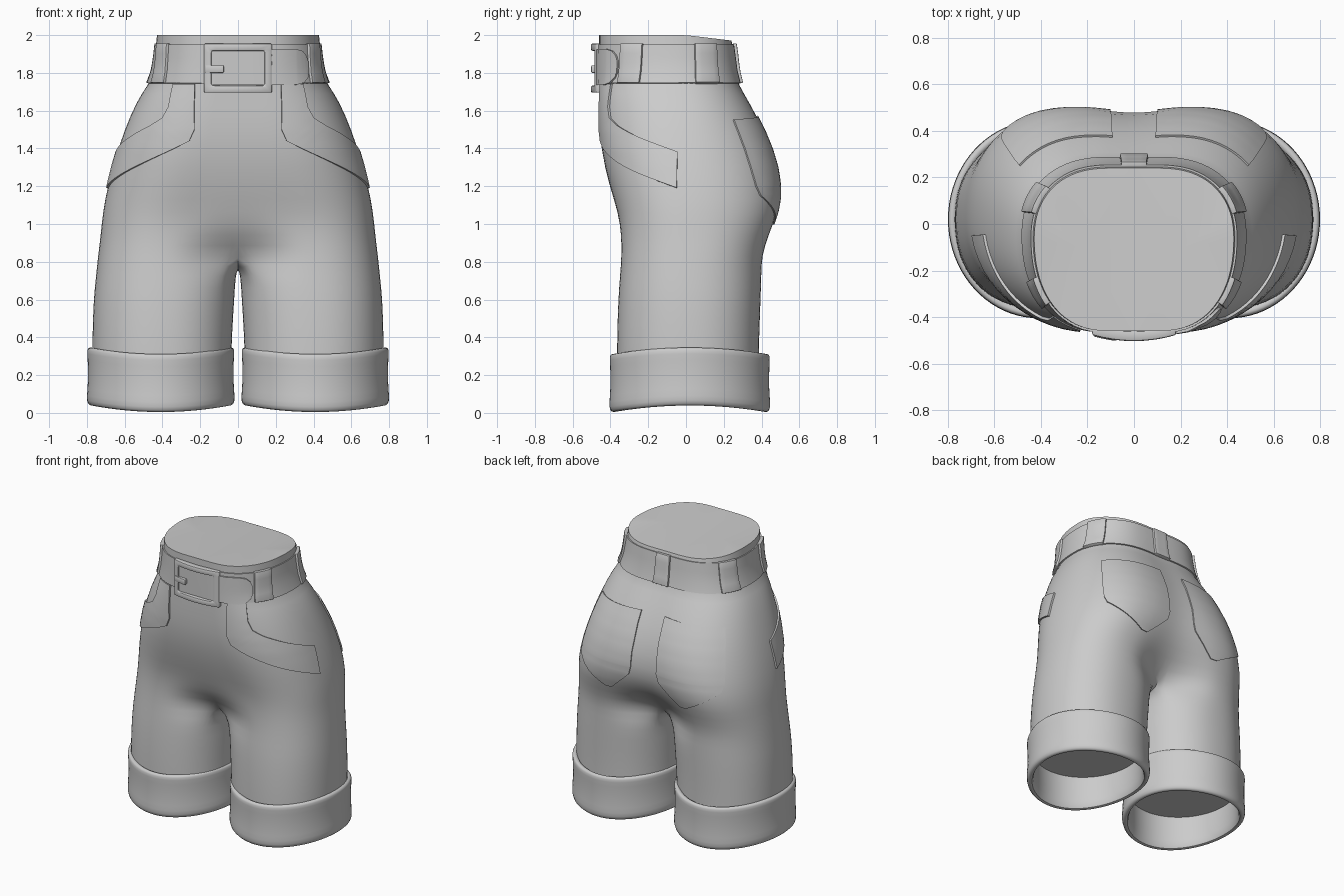
import bpy, bmesh
from math import sin, cos, pi, radians
from mathutils import Vector
from mathutils.bvhtree import BVHTree

if "Cube" in bpy.data.objects:
    bpy.data.objects.remove(bpy.data.objects["Cube"])


def build(name, verts, faces, solid=0, mirror=False, bevel=0, subsurf=0, crease=(), angle=40):
    me = bpy.data.meshes.new(name)
    me.from_pydata(verts, [], faces)
    ob = bpy.data.objects.new(name, me)
    bpy.context.collection.objects.link(ob)
    if crease:  # keep the rim of the listed faces crisp
        bm = bmesh.new()
        bm.from_mesh(me)
        layer = bm.edges.layers.float.new("crease_edge")
        bm.faces.ensure_lookup_table()
        for i in crease:
            for e in bm.faces[i].edges:
                e[layer] = 1
        bm.to_mesh(me)
        bm.free()
    if solid:
        m = ob.modifiers.new("solid", 'SOLIDIFY')
        m.thickness, m.offset = solid, 0
    if bevel:
        m = ob.modifiers.new("bevel", 'BEVEL')
        m.width, m.segments = bevel, 2
    if mirror:
        ob.modifiers.new("mirror", 'MIRROR')
    if subsurf:
        ob.modifiers.new("subsurf", 'SUBSURF').levels = subsurf
    bpy.ops.object.select_all(action='DESELECT')
    ob.select_set(True)
    bpy.context.view_layer.objects.active = ob
    bpy.ops.object.convert(target='MESH')
    bpy.ops.object.shade_smooth_by_angle(angle=radians(angle))
    return ob


def spow(v, p=0.9):
    return abs(v) ** p * (1 if v >= 0 else -1)


def oval(phi, cx, rx, ys, yf, yb):
    """Point on a lopsided oval; phi = 0 is the front, 90 degrees the outer side."""
    c = spow(cos(phi))
    return cx + rx * spow(sin(phi)), ys + ((yf - ys) * c if c > 0 else (ys - yb) * c)


# ---- Shorts body: right half, torso rows splitting into a leg tube ----
N1, N2, K = 6, 10, 8
# z, half width, thigh centre x, side y, front y, back y, centre front y, centre back y
torso = [(2.0, .43, .12, -.06, -.46, .24, -.46, .24),
         (1.94, .436, .12, -.06, -.46, .25, -.46, .25),
         (1.76, .455, .12, -.05, -.459, .265, -.459, .265),
         (1.7, .508, .14, -.04, -.458, .302, -.458, .30),
         (1.58, .57, .16, -.03, -.459, .37, -.459, .365),
         (1.4, .637, .2, -.02, -.452, .46, -.452, .45),
         (1.2, .692, .24, .01, -.405, .507, -.405, .49),
         (1.06, .717, .32, .02, -.358, .487, -.357, .46),
         (.94, .728, .36, .03, -.343, .437, -.318, .37),
         (.83, .742, .38, .03, -.343, .403, -.21, .24)]
# z, outer x, inner x, front y, back y
legs = [(.73, .752, .012, -.35, .4), (.6, .766, .019, -.36, .396),
        (.4, .772, .032, -.366, .388), (.25, .772, .035, -.366, .387)]

rows, verts, faces = [], [], []


def add_row(pts):
    rows.append(range(len(verts), len(verts) + len(pts)))
    verts.extend(pts)


for r, (z, w, cx, ys, yf, yb, fc, bc) in enumerate(torso):
    ease = [(1 - cos(pi * i / N1)) / 2 for i in range(N1)]
    pts = [(cx * i / N1, fc + (yf - fc) * e) for i, e in enumerate(ease)]
    pts += [oval(pi * i / (2 * N2), cx, w - cx, ys, yf, yb) for i in range(2 * N2 + 1)]
    pts += [(cx * i / N1, bc + (yb - bc) * e) for i, e in reversed(list(enumerate(ease)))]
    pts = [(x, y, z - (.12 * max(0, y) if r == 0 else 0)) for x, y in pts]
    if r == len(torso) - 1:  # crotch saddle
        pts += [(0, bc + (fc - bc) * i / K, z - .065 * sin(pi * i / K)) for i in range(1, K)]
    add_row(pts)
for z, xo, xi, yf, yb in legs:
    ang = [-55 + 55 * i / N1 for i in range(N1)] + [90 * i / N2 for i in range(2 * N2)]
    ang += [180 + 55 * i / N1 for i in range(N1)] + [235 + 70 * i / K for i in range(K)]
    add_row([(*oval(radians(a), (xo + xi) / 2, (xo - xi) / 2, .02, yf, yb), z) for a in ang])
for r, (a, b) in enumerate(zip(rows, rows[1:])):
    n = len(a)
    for j in range(n if r >= len(torso) - 1 else len(rows[0]) - 1):
        k = (j + 1) % n
        faces.append((a[j], b[j], b[k], a[k]))
faces += [tuple(rows[0]), tuple(reversed(rows[-1]))]
body = build("shorts_body", verts, faces, mirror=True, subsurf=1,
             crease=(len(faces) - 2, len(faces) - 1), angle=55)
tree = BVHTree.FromObject(body, bpy.context.evaluated_depsgraph_get())


# ---- Cloth strips laid on the body between two edges of (angle, z) points ----
def strip(name, edge_a, edge_b, thick, lift=0, seg=6, across=6, mirror=False, bevel=0):
    cols = []
    for i in range(len(edge_a) - 1):
        last = i == len(edge_a) - 2
        for s in range(seg + last):
            cols.append([Vector(e[i]).lerp(Vector(e[i + 1]), s / seg) for e in (edge_a, edge_b)])
    vs, fs = [], []
    for a, b in cols:
        for j in range(across + 1):
            ang, z = a.lerp(b, j / across)
            d = Vector((sin(radians(ang)), -cos(radians(ang)), 0))
            hit = tree.ray_cast(Vector((0, 0, z)), d)[0]
            vs.append(hit + d * lift)
    w = across + 1
    for i in range(len(cols) - 1):
        for j in range(across):
            q = i * w + j
            fs.append((q, q + w, q + w + 1, q + 1))
    return build(name, vs, fs, solid=thick, mirror=mirror, bevel=bevel)


strip("front_pockets",
      [(27, 1.74), (27, 1.5), (30, 1.44), (38, 1.4), (60, 1.30), (86, 1.19)],
      [(41, 1.74), (42, 1.62), (45, 1.56), (52, 1.52), (66, 1.46), (86, 1.38)],
      .024, mirror=True)
strip("back_pockets",
      [(166, 1.57), (168, 1.4), (168, 1.2), (166, 1.14), (149, 1.0)],
      [(117, 1.55), (120, 1.4), (123, 1.2), (125, 1.15), (145, 1.0)],
      .018, across=12, mirror=True)
strip("belt", [(180, 1.745), (540, 1.745)], [(180, 1.95), (540, 1.95)], .018, seg=96, across=3)
strip("belt_tongue",
      [(-18, 1.735), (36, 1.735), (41, 1.745), (44, 1.77), (45.5, 1.80)],
      [(-18, 1.925), (36, 1.925), (41, 1.915), (44, 1.89), (45.5, 1.86)],
      .042, across=4)
for label, a0, a1, both in (("front", 47, 61.5, True), ("side", 96, 113, True), ("back", 168, 192, False)):
    strip(label + "_belt_loops", [(a0, 1.745), (a1, 1.745)], [(a0, 1.955), (a1, 1.955)],
          .03, lift=.009, seg=4, across=4, mirror=both, bevel=.004)

# ---- Cuffs: rolled profile of (offset, z) swept round each leg ----
profile = [(-.03, .29), (-.02, .308), (0, .314), (.016, .302), (.011, .26), (.008, .13),
           (.017, .05), (.013, .010), (-.010, .001), (-.03, .012), (-.035, .1)]
S, P = 40, len(profile)
verts = [(.409 + (.377 + d) * sin(t), .02 - (.412 + d) * cos(t), z + .035 * sin(t) ** 2)
         for t in (2 * pi * i / S for i in range(S)) for d, z in profile]
faces = [(i * P + j, i * P + (j + 1) % P, (i + 1) % S * P + (j + 1) % P, (i + 1) % S * P + j)
         for i in range(S) for j in range(P)]
faces = [f[::-1] for f in faces]
cuff = build("leg_cuffs", verts, faces, mirror=True, subsurf=1)


# ---- Buckle: bowed rectangular frame with a prong ----
def bow(x, y):
    return y + .8 * x * x


def frame_path(w, h):
    n = 8
    corners = [(-w, -h), (w, -h), (w, h), (-w, h)]
    return [(a[0] + (b[0] - a[0]) * i / n, a[1] + (b[1] - a[1]) * i / n)
            for a, b in zip(corners, corners[1:] + corners[:1]) for i in range(n)]


verts = []
for o, i in zip(frame_path(.18, .13), frame_path(.14, .092)):
    verts += [(p[0], bow(p[0], y), 1.825 + p[1]) for p, y in ((o, -.503), (i, -.503), (i, -.46), (o, -.46))]
n = len(verts) // 4
faces = [(4 * i + j, 4 * ((i + 1) % n) + j, 4 * ((i + 1) % n) + (j + 1) % 4, 4 * i + (j + 1) % 4)
         for i in range(n) for j in range(4)]
build("buckle_frame", verts, faces, bevel=.008)

xs = [-.175, -.14, -.105, -.075]
verts = [(x, bow(x, y), z) for x in xs for y, z in ((-.507, 1.80), (-.507, 1.84), (-.465, 1.84), (-.465, 1.80))]
faces = [(4 * i + j, 4 * i + (j + 1) % 4, 4 * i + 4 + (j + 1) % 4, 4 * i + 4 + j)
         for i in range(3) for j in range(4)] + [(3, 2, 1, 0), (12, 13, 14, 15)]
faces = [f[::-1] for f in faces]
build("buckle_prong", verts, faces, bevel=.006)

# Make every closed part face outwards
for ob in bpy.data.objects:
    bm = bmesh.new()
    bm.from_mesh(ob.data)
    bmesh.ops.recalc_face_normals(bm, faces=bm.faces)
    bm.to_mesh(ob.data)
    bm.free()
